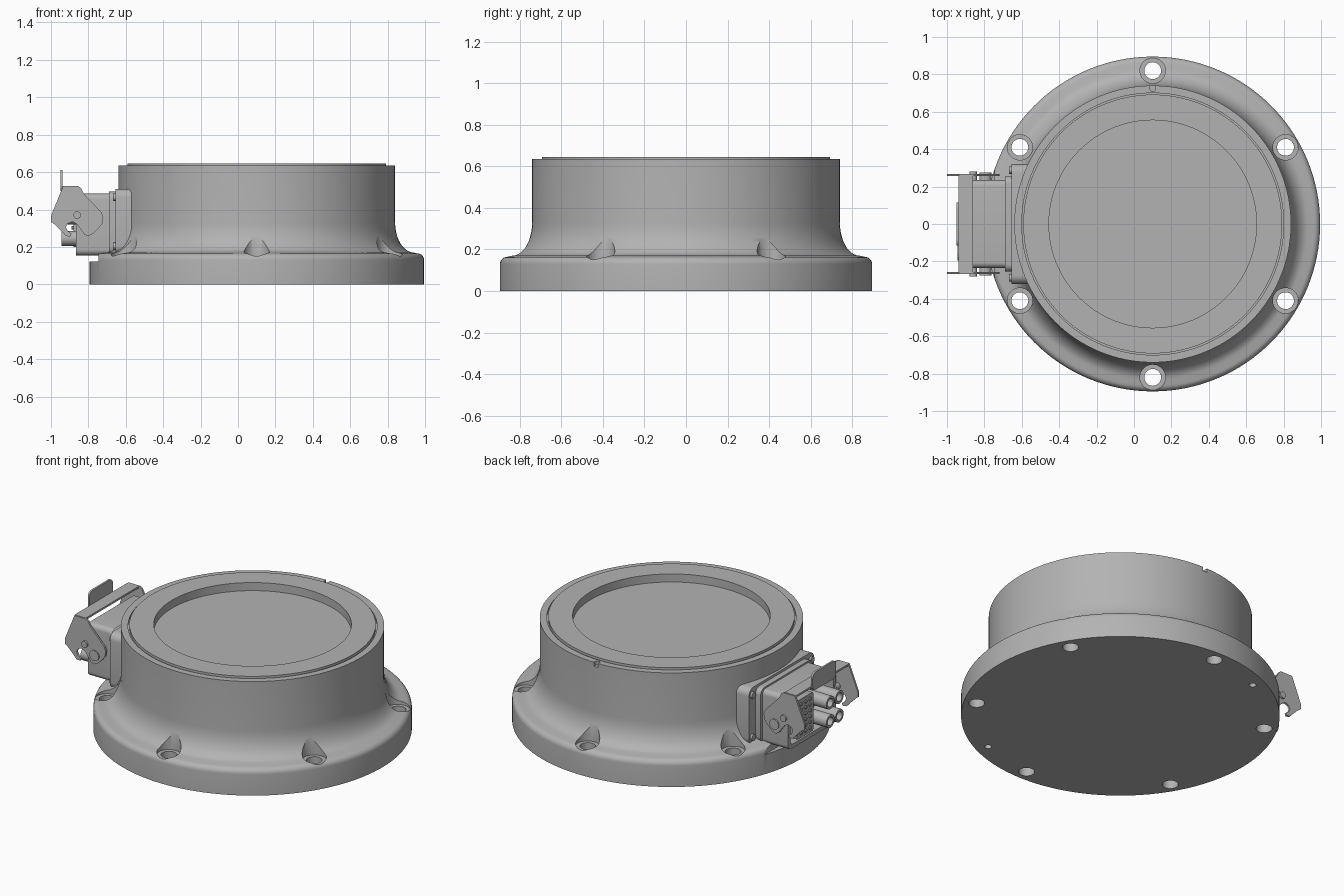
import bpy, bmesh, math
from mathutils import Vector

cube = bpy.data.objects.get("Cube")
if cube:
    bpy.data.objects.remove(cube, do_unlink=True)

grey = bpy.data.materials.new("plain grey")
grey.use_nodes = True
grey.diffuse_color = (0.45, 0.45, 0.45, 1)
grey.node_tree.nodes["Principled BSDF"].inputs["Base Color"].default_value = (0.45, 0.45, 0.45, 1)
CX = 0.1  # axis of the round body


def make(name, bm):
    bmesh.ops.recalc_face_normals(bm, faces=bm.faces)
    me = bpy.data.meshes.new(name)
    bm.to_mesh(me)
    bm.free()
    me.materials.append(grey)
    ob = bpy.data.objects.new(name, me)
    bpy.context.collection.objects.link(ob)
    return ob


def activate(ob):
    bpy.ops.object.select_all(action="DESELECT")
    ob.select_set(True)
    bpy.context.view_layer.objects.active = ob


def smooth(ob):
    activate(ob)
    bpy.ops.object.shade_smooth_by_angle(angle=math.radians(30))


def prism(name, outline, axis, lo, hi):
    """Extrude a 2D outline along x (outline is y, z), y (x, z) or z (x, y)."""
    put = {"x": lambda p, t: (t, p[0], p[1]),
           "y": lambda p, t: (p[0], t, p[1]),
           "z": lambda p, t: (p[0], p[1], t)}[axis]
    bm = bmesh.new()
    a = [bm.verts.new(put(p, lo)) for p in outline]
    b = [bm.verts.new(put(p, hi)) for p in outline]
    bm.faces.new(a)
    bm.faces.new(b)
    for i in range(len(a)):
        j = (i + 1) % len(a)
        bm.faces.new((a[i], a[j], b[j], b[i]))
    return make(name, bm)


def circle(u, v, r, n=32):
    return [(u + r * math.cos(k * math.tau / n), v + r * math.sin(k * math.tau / n)) for k in range(n)]


def rounded(u0, u1, v0, v1, r, n=6):
    pts = []
    corners = [(u1 - r, v1 - r), (u0 + r, v1 - r), (u0 + r, v0 + r), (u1 - r, v0 + r)]
    for q, (u, v) in enumerate(corners):
        for k in range(n + 1):
            t = (q + k / n) * math.pi / 2
            pts.append((u + r * math.cos(t), v + r * math.sin(t)))
    return pts


def cut(ob, cutters):
    for c in cutters:
        mod = ob.modifiers.new("cut", "BOOLEAN")
        mod.operation, mod.solver, mod.object = "DIFFERENCE", "EXACT", c
        activate(ob)
        bpy.ops.object.modifier_apply(modifier=mod.name)
        bpy.data.objects.remove(c, do_unlink=True)


# Turned body: flange, cove, drum and recessed top
shoulder = [(0.86 + 0.035 * math.cos(t), 0.13 + 0.035 * math.sin(t))
            for t in [k * math.pi / 12 for k in range(7)]]
cove = [(0.84 - 0.1 * math.sin(t), 0.33 - 0.16 * math.cos(t))
        for t in [k * math.pi / 20 for k in range(11)]]
profile = [(0, 0), (0.895, 0)] + shoulder + cove + [
    (0.74, 0.635), (0.7, 0.635), (0.7, 0.625), (0.692, 0.625), (0.692, 0.645),
    (0.555, 0.645), (0.555, 0.595), (0, 0.595)]
bm = bmesh.new()
SEG = 128
rings = []
for r, z in profile:
    if r == 0:
        rings.append([bm.verts.new((CX, 0, z))] * SEG)
    else:
        rings.append([bm.verts.new((x, y, z)) for x, y in circle(CX, 0, r, SEG)])
for a, b in zip(rings, rings[1:]):
    for i in range(SEG):
        j = (i + 1) % SEG
        bm.faces.new(list(dict.fromkeys((a[i], a[j], b[j], b[i]))))
body = make("body", bm)

# Bolt holes with counterbores, blind dowel holes, index notch, flat under the connector
cutters = []
for k in range(6):
    t = math.radians(30 + 60 * k)
    x, y = CX + 0.82 * math.cos(t), 0.82 * math.sin(t)
    cutters.append(prism("bore", circle(x, y, 0.045), "z", -0.1, 0.4))
    cutters.append(prism("counterbore", circle(x, y, 0.068), "z", 0.15, 0.4))
for deg in (115, -65):
    t = math.radians(deg)
    cutters.append(prism("dowel", circle(CX + 0.82 * math.cos(t), 0.82 * math.sin(t), 0.02, 20), "z", -0.1, 0.06))
cutters.append(prism("notch", rounded(CX - 0.014, CX + 0.014, 0.71, 0.8, 0.013), "z", 0.61, 0.7))
cutters.append(prism("flat", rounded(-1, -0.745, -0.33, 0.33, 0.01), "z", 0.122, 0.5))
cut(body, cutters)
smooth(body)

# Connector mounting flange with raised collar and screws
smooth(prism("connector_flange", rounded(-0.32, 0.32, 0.16, 0.51, 0.045), "x", -0.655, -0.57))
smooth(prism("connector_collar", rounded(-0.255, 0.255, 0.16, 0.495, 0.04), "x", -0.69, -0.65))
for y in (-0.288, 0.288):
    for z in (0.205, 0.465):
        smooth(prism("flange_screw", circle(y, z, 0.02, 20), "x", -0.667, -0.65))

# Connector housing, open at the outer end
housing = prism("connector_housing", rounded(-0.235, 0.235, 0.155, 0.485, 0.03), "x", -0.865, -0.68)
cut(housing, [prism("socket", rounded(-0.21, 0.21, 0.18, 0.46, 0.02), "x", -0.95, -0.79)])
smooth(housing)

# Contact insert: terminal block on one side, four round contacts on the other
smooth(prism("terminal_block", rounded(0.01, 0.17, 0.2, 0.44, 0.01), "x", -0.88, -0.78))
for row in range(3):
    for col in range(6):
        y, z = 0.045 + 0.045 * row, 0.23 + 0.036 * col
        smooth(prism("terminal_pin", circle(y, z, 0.01, 10), "x", -0.889, -0.875))
for y in (-0.065, -0.155):
    for z in (0.245, 0.36):
        tube = prism("round_contact", circle(y, z, 0.04, 24), "x", -0.945, -0.78)
        cut(tube, [prism("bore", circle(y, z, 0.026, 24), "x", -1, -0.87)])
        smooth(tube)

# Locking lever: mirrored hooked side plates, pivots, crossbar and thumb tab
lever = [(-0.935, 0.525), (-0.855, 0.525), (-0.84, 0.515), (-0.825, 0.485), (-0.73, 0.385),
         (-0.72, 0.36), (-0.725, 0.325), (-0.745, 0.3), (-0.775, 0.27), (-0.8, 0.258),
         (-0.82, 0.265), (-0.86, 0.32), (-0.885, 0.335), (-0.91, 0.325), (-0.92, 0.305),
         (-0.91, 0.285), (-0.89, 0.27), (-0.895, 0.255), (-0.92, 0.258), (-0.95, 0.29),
         (-0.98, 0.32), (-1.0, 0.335), (-1.0, 0.365), (-0.99, 0.39)]
for s, side in ((1, "left"), (-1, "right")):
    def span(a, b):
        return min(s * a, s * b), max(s * a, s * b)
    prism("lever_plate_" + side, lever, "y", *span(0.256, 0.268))
    smooth(prism("lever_pivot_" + side, circle(-0.795, 0.315, 0.032), "y", *span(0.22, 0.275)))
    smooth(prism("lever_stud_" + side, circle(-0.86, 0.37, 0.02, 24), "y", *span(0.22, 0.28)))
prism("lever_crossbar", rounded(-0.938, -0.86, -0.262, 0.262, 0.01), "z", 0.515, 0.527)
smooth(prism("lever_thumb_tab", rounded(-0.115, 0.115, 0.5, 0.61, 0.03), "x", -0.95, -0.938))
